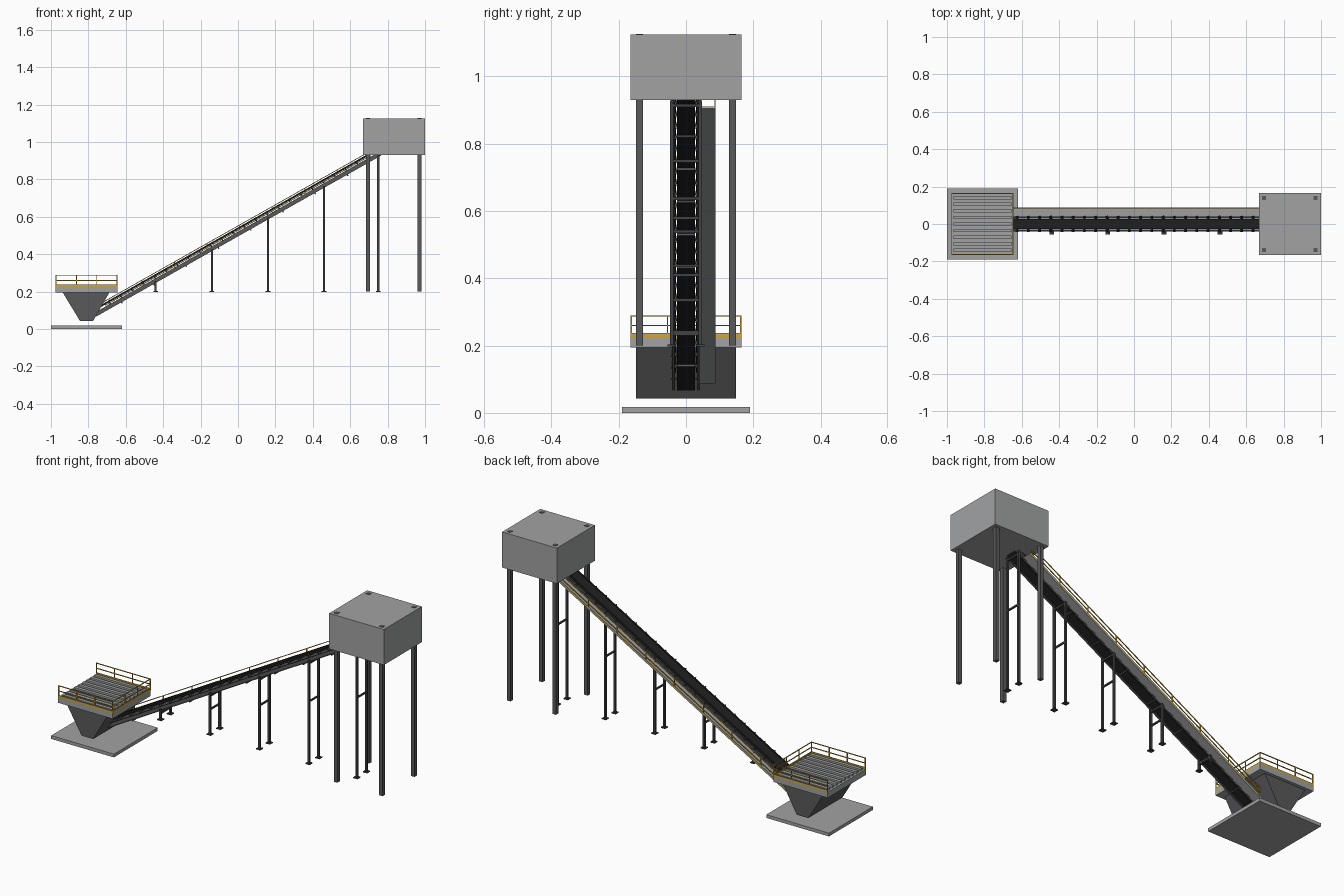
import bpy, bmesh, math
from mathutils import Matrix, Vector

if "Cube" in bpy.data.objects:
    bpy.data.objects.remove(bpy.data.objects["Cube"])


def material(name, rgb):
    m = bpy.data.materials.new(name)
    m.diffuse_color = (*rgb, 1)
    m.use_nodes = True
    m.node_tree.nodes["Principled BSDF"].inputs["Base Color"].default_value = m.diffuse_color
    return m


LIGHT = material("light_grey", (0.36, 0.365, 0.37))
STEEL = material("dark_steel", (0.10, 0.10, 0.105))
FRAME = material("frame_steel", (0.055, 0.055, 0.06))
BELT = material("black_rubber", (0.015, 0.015, 0.016))
YELLOW = material("safety_yellow", (0.62, 0.38, 0.04))

# Incline frame: local x runs up the slope, local z is normal to the belt
SLOPE = 0.565
ANGLE = math.atan(SLOPE)
COS = math.cos(ANGLE)
INCLINE = Matrix.Translation((0, 0, 0.495)) @ Matrix.Rotation(-ANGLE, 4, 'Y')


def finish(name, bm, mat, matrix=None):
    if matrix:
        bm.transform(matrix)
    bmesh.ops.recalc_face_normals(bm, faces=bm.faces)
    me = bpy.data.meshes.new(name)
    bm.to_mesh(me)
    bm.free()
    me.materials.append(mat)
    ob = bpy.data.objects.new(name, me)
    bpy.context.collection.objects.link(ob)
    return ob


def boxes(name, spans, mat, matrix=None):
    """Each span is (x0, x1, y0, y1, z0, z1)."""
    bm = bmesh.new()
    for x0, x1, y0, y1, z0, z1 in spans:
        m = Matrix.Translation(((x0 + x1) / 2, (y0 + y1) / 2, (z0 + z1) / 2))
        m = m @ Matrix.Diagonal((x1 - x0, y1 - y0, z1 - z0, 1))
        bmesh.ops.create_cube(bm, size=1, matrix=m)
    return finish(name, bm, mat, matrix)


def rollers(name, places, radius, half, mat):
    """Cylinders across the belt at (s, n) places on the incline."""
    bm = bmesh.new()
    for s, n in places:
        m = Matrix.Translation((s, 0, n)) @ Matrix.Rotation(math.pi / 2, 4, 'X')
        bmesh.ops.create_cone(bm, cap_ends=True, segments=12, radius1=radius,
                              radius2=radius, depth=2 * half, matrix=m)
    return finish(name, bm, mat, INCLINE)


def post(x, y, z0, z1, w):
    return (x - w / 2, x + w / 2, y - w / 2, y + w / 2, z0, z1)


# Ground slab and hopper body
boxes("base_slab", [(-1, -0.62, -0.19, 0.19, 0, 0.018)], LIGHT)
bm = bmesh.new()
profile = [(-0.94, 0.2), (-0.685, 0.2), (-0.775, 0.043), (-0.845, 0.043)]
face = bm.faces.new([bm.verts.new((x, -0.148, z)) for x, z in profile])
ext = bmesh.ops.extrude_face_region(bm, geom=[face])
bmesh.ops.translate(bm, vec=Vector((0, 0.296, 0)),
                    verts=[v for v in ext["geom"] if isinstance(v, bmesh.types.BMVert)])
finish("hopper", bm, STEEL)

# Hopper deck with grizzly bars
boxes("hopper_deck", [(-0.975, -0.645, -0.165, 0.165, 0.195, 0.226)], LIGHT)
boxes("grizzly_bars", [(-0.965, -0.655, y - 0.009, y + 0.009, 0.226, 0.236)
                       for y in [-0.14 + 0.035 * i for i in range(9)]], LIGHT)

# Deck guard rails on three sides, leaving the tipping side open
T = 0.002
rail = []
for y in (-0.163, 0.163):
    rail += [post(-0.973 + 0.109 * i, y, 0.226, 0.29, 2 * T) for i in range(4)]
    for z in (0.26, 0.288):
        rail.append((-0.975, -0.645, y - T, y + T, z - T, z + T))
    rail.append((-0.975, -0.645, y - T, y + T, 0.226, 0.237))
rail += [post(-0.647, y, 0.226, 0.29, 2 * T) for y in (-0.055, 0.055)]
for z in (0.26, 0.288):
    rail.append((-0.649, -0.645, -0.165, 0.165, z - T, z + T))
rail.append((-0.649, -0.645, -0.165, 0.165, 0.226, 0.237))
boxes("deck_guard_rail", rail, YELLOW)

# Conveyor side channels: web plus two flanges
S0, S1 = -0.87, 0.87
channels = []
for side in (-1, 1):
    for a, b, n0, n1 in ((0.032, 0.035, 0, 0.022), (0.032, 0.041, 0, 0.003),
                         (0.032, 0.041, 0.019, 0.022)):
        y0, y1 = sorted((side * a, side * b))
        channels.append((S0, S1, y0, y1, n0, n1))
boxes("side_channels", channels, STEEL, INCLINE)

# Belt runs, end pulleys and idlers
boxes("belt", [(S0, S1, -0.027, 0.027, 0.034, 0.038),
               (S0, S1, -0.027, 0.027, 0.000, 0.004)], BELT, INCLINE)
rollers("end_pulleys", [(S0, 0.019), (S1, 0.019)], 0.019, 0.027, BELT)
idlers = [S0 + 0.03 + 0.069 * i for i in range(25)]
rollers("carrying_idlers", [(s, 0.030) for s in idlers], 0.004, 0.034, FRAME)
boxes("idler_brackets", [(s - 0.003, s + 0.003, min(d * 0.028, d * 0.044),
                          max(d * 0.028, d * 0.044), 0.02, 0.04)
                         for s in idlers for d in (-1, 1)], FRAME, INCLINE)
rollers("return_idlers", [(-0.715 + 0.198 * i, -0.004) for i in range(8)],
        0.004, 0.027, STEEL)
# Thin edge guards beside the carrying run
boxes("belt_edge_guards", [(S0, S1, d * 0.032 - 0.002, d * 0.032 + 0.002, 0.032, 0.042)
                           for d in (-1, 1)], BELT, INCLINE)

# Walkway alongside the belt, with its guard rail
W0, W1 = -0.83, 0.83
boxes("walkway", [(W0, W1, 0.041, 0.088, 0.001, 0.009)], LIGHT, INCLINE)
boxes("walkway_rails", [(-0.80, W1, 0.084, 0.088, n - T, n + T)
                        for n in (0.028, 0.049)] +
      [(-0.80, W1, 0.085, 0.088, 0.009, 0.014)], YELLOW, INCLINE)
boxes("walkway_posts", [post(s * COS, 0.086, 0.497 + SLOPE * s * COS,
                             0.551 + SLOPE * s * COS, 2 * T)
                        for s in [-0.79 + 0.2 * i for i in range(9)]], YELLOW)

# Trestle supports: paired legs, cross bar and foot plates
legs = []
for x in (-0.44, -0.14, 0.16, 0.46, 0.75):
    top = 0.505 + SLOPE * x
    for y in (-0.042, 0.042):
        legs.append(post(x, y, 0.2, top, 0.011))
        legs.append(post(x, y, 0.198, 0.203, 0.026))
    mid = 0.2 + 0.6 * (top - 0.2)
    legs.append((x - 0.004, x + 0.004, -0.042, 0.042, mid - 0.004, mid + 0.004))
    legs.append((x - 0.005, x + 0.005, -0.042, 0.042, top - 0.02, top - 0.011))
boxes("trestle_legs", legs, FRAME)

# Head house on four tall columns
boxes("head_house", [(0.668, 1.0, -0.165, 0.165, 0.93, 1.125)], LIGHT)
boxes("head_house_columns", [post(x, y, 0.2, 1.127, 0.021)
                             for x in (0.696, 0.971) for y in (-0.138, 0.138)], STEEL)

# Smooth the round parts, keeping their rims sharp
for name in ("end_pulleys", "carrying_idlers", "return_idlers"):
    ob = bpy.data.objects[name]
    bpy.ops.object.select_all(action='DESELECT')
    ob.select_set(True)
    bpy.context.view_layer.objects.active = ob
    bpy.ops.object.shade_smooth_by_angle()
